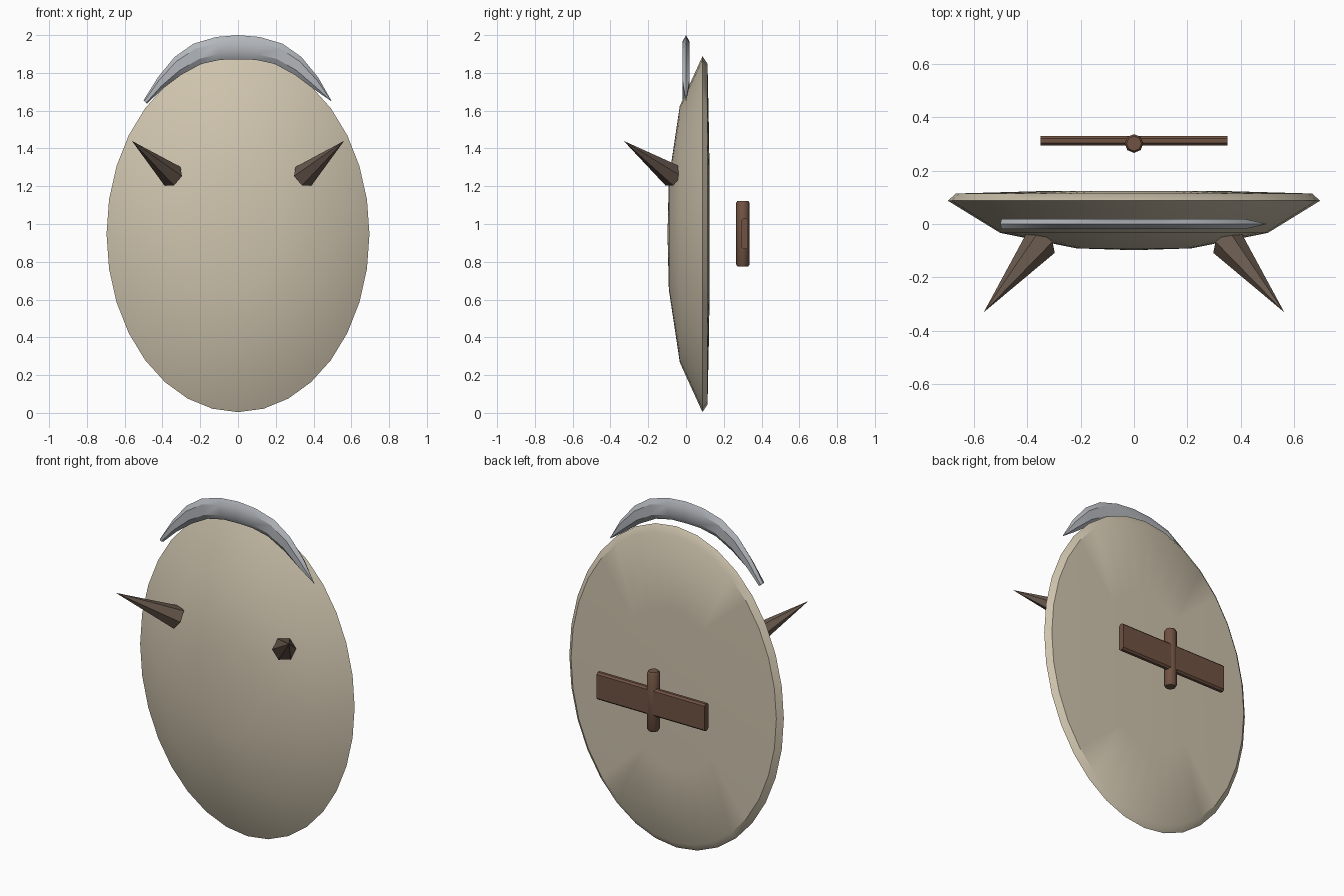
import bpy, bmesh
from math import cos, sin, pi, radians
from mathutils import Vector

if "Cube" in bpy.data.objects:
    bpy.data.objects.remove(bpy.data.objects["Cube"])


def material(name, rgb):
    m = bpy.data.materials.new(name)
    m.diffuse_color = (*rgb, 1)
    m.use_nodes = True
    m.node_tree.nodes["Principled BSDF"].inputs["Base Color"].default_value = m.diffuse_color
    return m


TAN = material("tan_hide", (0.62, 0.55, 0.42))
HORN = material("dark_horn", (0.14, 0.10, 0.075))
WOOD = material("brown_wood", (0.16, 0.085, 0.055))
STEEL = material("steel", (0.45, 0.47, 0.50))


def finish(bm, name, mat, smooth=None):
    bmesh.ops.recalc_face_normals(bm, faces=bm.faces)
    me = bpy.data.meshes.new(name)
    bm.to_mesh(me)
    bm.free()
    me.materials.append(mat)
    if smooth:
        me.shade_smooth()
        me.set_sharp_from_angle(angle=radians(smooth))
    ob = bpy.data.objects.new(name, me)
    bpy.context.collection.objects.link(ob)
    return ob


def loft(name, rings, mat, start=None, end=None, smooth=None):
    """Skin closed rings; ends close to a point if given, else to a flat cap."""
    bm = bmesh.new()
    loops = [[bm.verts.new(p) for p in r] for r in rings]
    n = len(loops[0])
    for a, b in zip(loops, loops[1:]):
        for i in range(n):
            j = (i + 1) % n
            bm.faces.new((a[i], a[j], b[j], b[i]))
    for loop, tip in ((loops[0], start), (loops[-1], end)):
        if tip is None:
            bm.faces.new(loop)
        else:
            v = bm.verts.new(tip)
            for i in range(n):
                bm.faces.new((loop[i], loop[(i + 1) % n], v))
    return finish(bm, name, mat, smooth)


# Oval shield body: (scale, y) profile swept round an ellipse
def oval(s, y):
    return [(0.696 * s * sin(2 * pi * i / 32), y, 0.946 + 0.942 * s * cos(2 * pi * i / 32))
            for i in range(32)]


profile = [(0.31, -0.091), (0.72, -0.033), (1.0, 0.087), (0.957, 0.114), (0.5, 0.123)]
loft("shield_body", [oval(s, y) for s, y in profile], TAN,
     (0, -0.098, 0.946), (0, 0.124, 0.946), 35)

# Crescent blade over the top edge: outer and inner points, six-sided section
half = [((0.5, 1.655), (0.482, 1.637)), ((0.425, 1.775), (0.40, 1.715)),
        ((0.335, 1.885), (0.30, 1.79)), ((0.235, 1.955), (0.195, 1.847)),
        ((0.115, 1.99), (0.095, 1.869))]
pairs = [((-o[0], o[1]), (-i[0], i[1])) for o, i in half]
pairs += [((0, 2.0), (0, 1.872))]
pairs += half[:0:-1]


def section(o, i):
    o, i = Vector((o[0], 0, o[1])), Vector((i[0], 0, i[1]))
    t = Vector((0, 0.018, 0))
    a, b = o.lerp(i, 0.25), o.lerp(i, 0.75)
    return [o, a + t, b + t, i, b - t, a - t]


loft("crescent_blade", [section(o, i) for o, i in pairs], STEEL,
     end=(0.497, 0, 1.648), smooth=30)

# Pair of six-sided horns
for side, name in ((1, "horn_right"), (-1, "horn_left")):
    base, tip = Vector((0.347, -0.067, 1.253)), Vector((0.562, -0.33, 1.44))
    base.x *= side
    tip.x *= side
    d = (tip - base).normalized()
    u = d.cross(Vector((0, 0, 1))).normalized()
    v = u.cross(d)
    ring = [base + 0.065 * (u * cos(k * pi / 3) + v * sin(k * pi / 3)) for k in range(6)]
    loft(name, [ring], HORN, end=tip).data.update()


# Grip rod behind the shield
def rod(r, z):
    return [(r * sin(k * pi / 4), 0.301 + r * cos(k * pi / 4), z) for k in range(8)]


loft("grip_rod", [rod(0.028, 0.775), rod(0.035, 0.785), rod(0.035, 1.113), rod(0.028, 1.123)],
     WOOD, smooth=50)

# Flat strap crossing the rod
bm = bmesh.new()
bmesh.ops.create_cube(bm, size=1)
bmesh.ops.scale(bm, vec=(0.70, 0.036, 0.16), verts=bm.verts)
bmesh.ops.translate(bm, vec=(0, 0.311, 0.948), verts=bm.verts)
long_edges = [e for e in bm.edges if abs(e.verts[0].co.x - e.verts[1].co.x) > 0.1]
bmesh.ops.bevel(bm, geom=long_edges, offset=0.01, segments=1, affect='EDGES')
finish(bm, "arm_strap", WOOD)

# Horn bases: the single ring is capped at the back by closing its open loop
for ob in bpy.data.objects:
    if ob.name.startswith("horn"):
        bm = bmesh.new()
        bm.from_mesh(ob.data)
        bmesh.ops.recalc_face_normals(bm, faces=bm.faces)
        bm.to_mesh(ob.data)
        bm.free()
